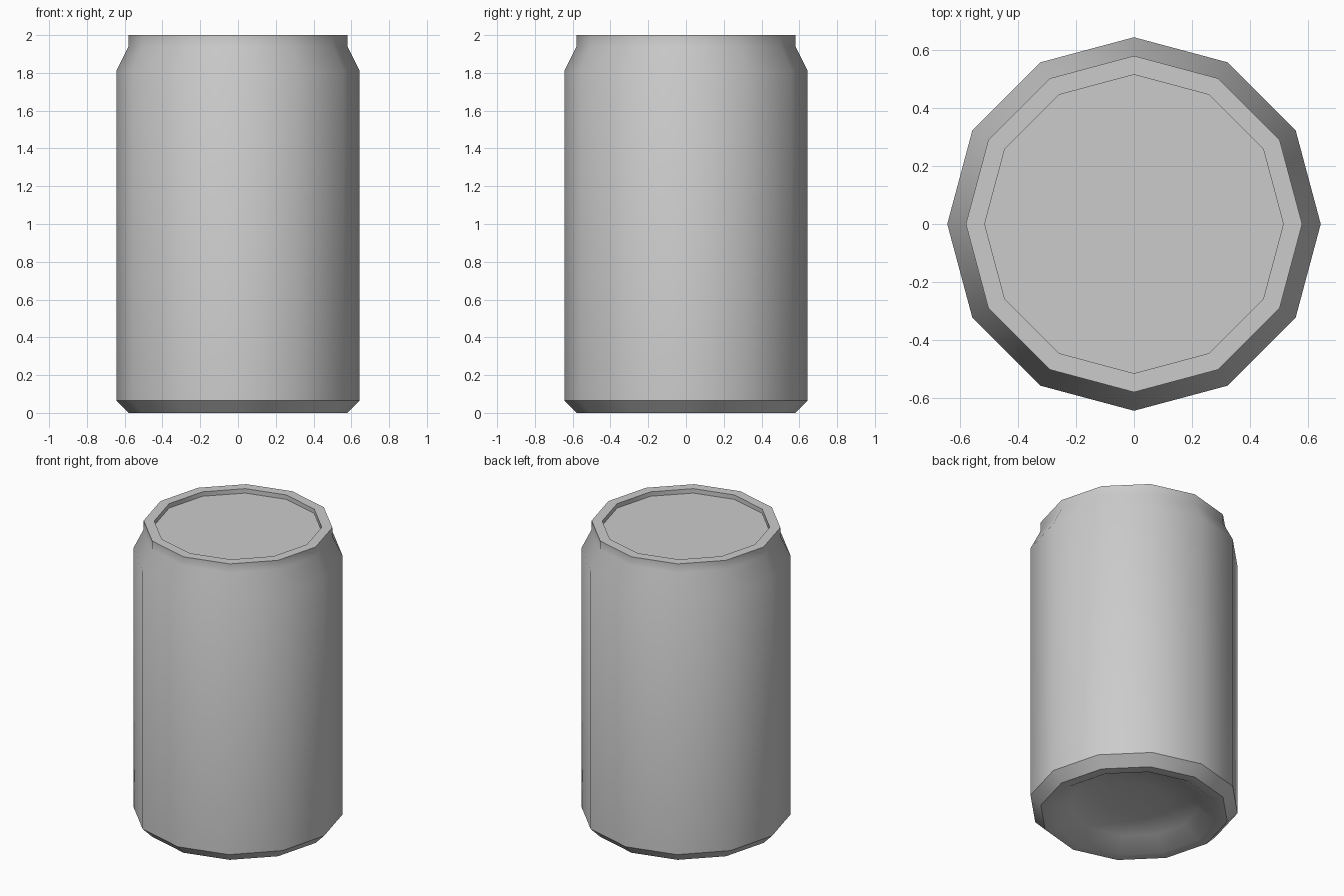
import bpy, bmesh, math

if "Cube" in bpy.data.objects:
    bpy.data.objects.remove(bpy.data.objects["Cube"])

SIDES = 12


def lathe(name, profile, cap_start=False, cap_end=False):
    """Spin (radius, z) points around z; the profile runs bottom-up on the outside."""
    bm = bmesh.new()
    rings = []
    for r, z in profile:
        rings.append([bm.verts.new((r * math.cos(i * math.tau / SIDES),
                                    r * math.sin(i * math.tau / SIDES), z))
                      for i in range(SIDES)])
    for a, b in zip(rings, rings[1:]):
        for i in range(SIDES):
            j = (i + 1) % SIDES
            bm.faces.new((a[i], a[j], b[j], b[i]))
    if cap_start:
        bm.faces.new(rings[0][::-1])
    if cap_end:
        bm.faces.new(rings[-1])
    mesh = bpy.data.meshes.new(name)
    bm.to_mesh(mesh)
    bm.free()
    mesh.shade_smooth()
    mesh.set_sharp_from_angle(angle=math.radians(35))
    obj = bpy.data.objects.new(name, mesh)
    bpy.context.collection.objects.link(obj)
    return obj


# Underside: domed centre, standing ring
lathe("can_base", [(0.20, 0.10), (0.40, 0.07), (0.515, 0.0), (0.58, 0.0)],
      cap_start=True)

# Side wall: bottom chamfer, straight wall, tapered shoulder, neck
lathe("can_body", [(0.58, 0.0), (0.644, 0.065), (0.644, 1.81),
                   (0.58, 1.94), (0.58, 2.0)])

# Top: flat rim and recessed lid
lathe("can_lid", [(0.58, 2.0), (0.515, 2.0), (0.515, 1.97)], cap_end=True)
